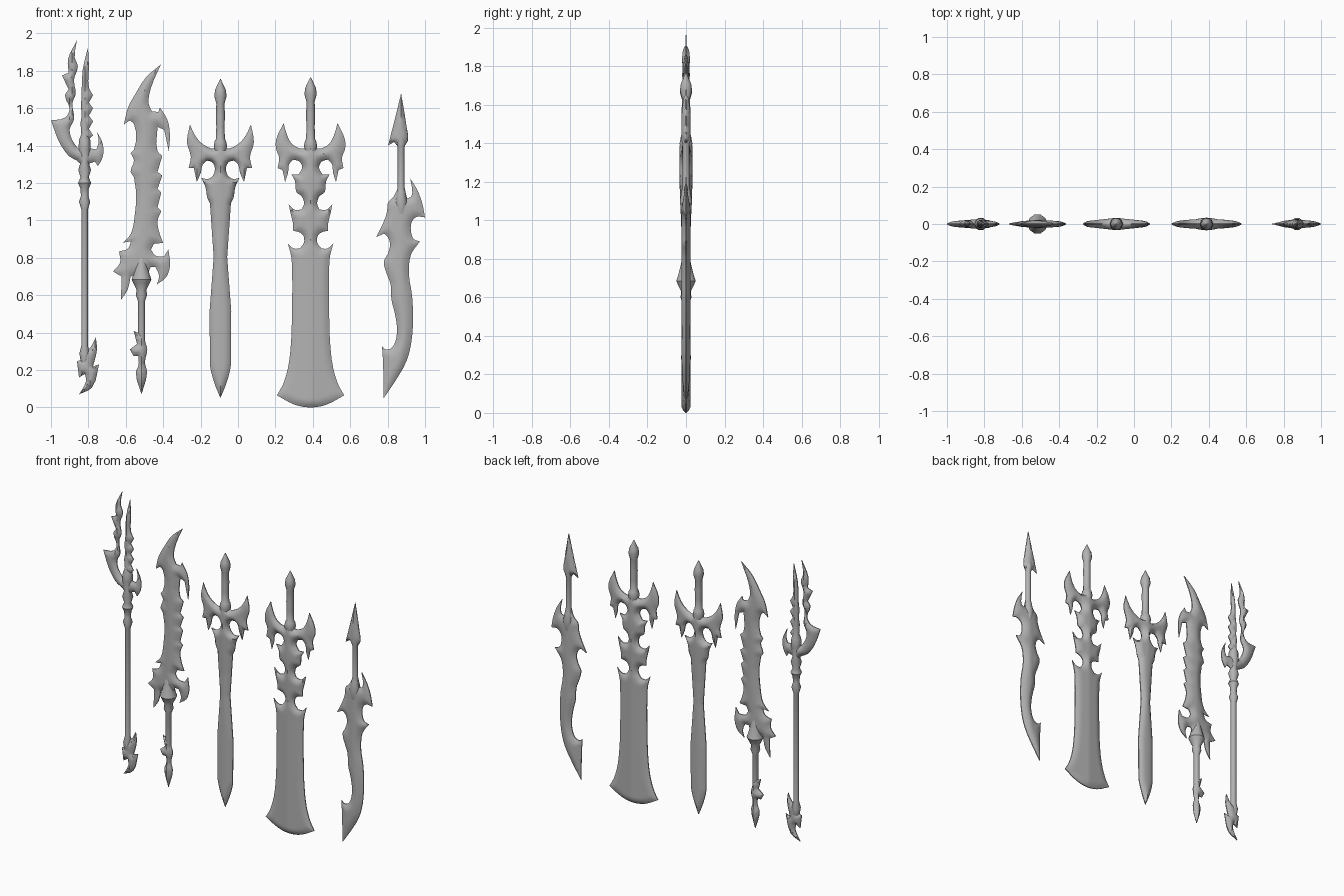
import bpy, bmesh, math
from mathutils import Vector, geometry

steel = bpy.data.materials.new("grey_steel")
steel.diffuse_color = (0.45, 0.45, 0.45, 1)


def finish(bm, name):
    bmesh.ops.recalc_face_normals(bm, faces=bm.faces)
    me = bpy.data.meshes.new(name)
    bm.to_mesh(me)
    bm.free()
    ob = bpy.data.objects.new(name, me)
    bpy.context.collection.objects.link(ob)
    me.materials.append(steel)
    bpy.ops.object.select_all(action='DESELECT')
    ob.select_set(True)
    bpy.context.view_layer.objects.active = ob
    bpy.ops.object.shade_smooth_by_angle(angle=math.radians(40))
    return ob


def curved(points, steps=3):
    """Round the gentle corners of an outline, keep the sharp ones."""
    p = [Vector(q) for q in points]
    n, out = len(p), []

    def tangent(i, seg):
        a, b = (p[i] - p[i - 1]).normalized(), (p[(i + 1) % n] - p[i]).normalized()
        return (a + b).normalized() if a.dot(b) > 0.6 else seg.normalized()

    for i in range(n):
        a, b = p[i], p[(i + 1) % n]
        seg = b - a
        ta, tb = tangent(i, seg) * seg.length, tangent((i + 1) % n, seg) * seg.length
        for k in range(steps):
            t = k / steps
            out.append(a * (2*t**3 - 3*t*t + 1) + ta * (t**3 - 2*t*t + t)
                       + b * (3*t*t - 2*t**3) + tb * (t**3 - t*t))
    return out


def edge_distance(q, outline):
    best = 9
    for i, b in enumerate(outline):
        a = outline[i - 1]
        ab = b - a
        t = max(0, min(1, (q - a).dot(ab) / max(ab.length_squared, 1e-12)))
        best = min(best, (q - a - ab * t).length)
    return best


def blade(name, points, cx, thick, bevel=0.04, taper=0.0, low=None, half_width=0.18, grid=0.014):
    """Lens-shaped solid: thick at the middle line cx, thin along its outline."""
    outline = curved(points)
    low = low or thick
    # outline split into short steps, plus a grid of inner points
    border = []
    for i, a in enumerate(outline):
        b = outline[(i + 1) % len(outline)]
        n = max(1, round((b - a).length / grid))
        border += [a.lerp(b, k / n) for k in range(n)]
    xs, zs = [q.x for q in outline], [q.y for q in outline]
    inner = []
    for i in range(math.ceil((min(xs) - cx) / grid), int((max(xs) - cx) // grid) + 1):
        for j in range(math.ceil(min(zs) / grid), int(max(zs) // grid) + 1):
            q = Vector((cx + i * grid, j * grid))
            if edge_distance(q, outline) > grid * 0.4:
                inner.append(q)
    n = len(border)
    loop = [(i, (i + 1) % n) for i in range(n)]
    verts, _, faces, *_ = geometry.delaunay_2d_cdt(border + inner, loop, [], 1, 1e-5)

    def height(q):
        u = min(1, edge_distance(q, outline) / bevel)
        s = max(0, min(1, (q.y - 0.95) / 0.25))
        top = (low + (thick - low) * s) * (1 - taper * min(1, abs(q.x - cx) / half_width))
        return 0.003 + (top - 0.003) * (1 - (1 - u) ** 2)

    bm = bmesh.new()
    front = {i: bm.verts.new((verts[i].x, 0, verts[i].y)) for i in sorted({i for f in faces for i in f})}
    for f in faces:
        bm.faces.new([front[i] for i in f])
    high = {i: height(verts[i]) for i in front}
    back = bmesh.ops.extrude_face_region(bm, geom=bm.faces[:], use_keep_orig=True)
    for v in back["geom"]:
        if isinstance(v, bmesh.types.BMVert):
            v.co.y = height(Vector((v.co.x, v.co.z)))
    for i, v in front.items():
        v.co.y = -high[i]
    return finish(bm, name)


def turned(name, cx, profile, sides=10):
    """Round part made from (radius, height) rings."""
    bm = bmesh.new()
    rings = []
    for r, z in profile:
        rings.append([bm.verts.new((cx + r * math.cos(math.tau * i / sides),
                                    r * math.sin(math.tau * i / sides), z)) for i in range(sides)])
    for a, b in zip(rings, rings[1:]):
        for i in range(sides):
            j = (i + 1) % sides
            bm.faces.new((a[i], a[j], b[j], b[i]))
    bm.faces.new(rings[0])
    bm.faces.new(rings[-1])
    return finish(bm, name)


def mirrored(half, cx):
    return ([(cx + x, z) for x, z in half]
            + [(cx - x, z) for x, z in reversed(half) if x > 0])


# Polearm: two-pronged head, shaft with knobs, hooked foot
blade("polearm_head", [
    (-.802, 1.925), (-.83, 1.807), (-.836, 1.647), (-.834, 1.39), (-.856, 1.385), (-.888, 1.433),
    (-.9, 1.487), (-.877, 1.54), (-.885, 1.63), (-.868, 1.674), (-.877, 1.754), (-.856, 1.823),
    (-.873, 1.872), (-.861, 1.963), (-.909, 1.861), (-.905, 1.79), (-.941, 1.775), (-.905, 1.70),
    (-.925, 1.67), (-.9, 1.594), (-.925, 1.55), (-1.0, 1.535), (-.955, 1.417), (-.905, 1.345),
    (-.845, 1.305), (-.838, 1.25), (-.803, 1.25), (-.795, 1.305), (-.765, 1.315), (-.749, 1.29),
    (-.724, 1.337), (-.722, 1.406), (-.754, 1.476), (-.745, 1.42), (-.757, 1.38), (-.79, 1.385),
    (-.797, 1.43), (-.775, 1.455), (-.797, 1.49), (-.775, 1.53), (-.797, 1.56), (-.775, 1.60),
    (-.797, 1.63), (-.775, 1.67), (-.797, 1.71), (-.797, 1.82)], -.86, .024, .03, .5, half_width=.14)
turned("polearm_shaft", -.82, [
    (.012, .2), (.022, .25), (.028, .29), (.018, .33), (.018, 1.06), (.03, 1.10), (.02, 1.13),
    (.022, 1.17), (.035, 1.2), (.022, 1.23), (.034, 1.27), (.022, 1.31), (.033, 1.38), (.03, 1.43),
    (.018, 1.46), (.022, 1.52), (.016, 1.56), (.02, 1.62), (.014, 1.68), (.004, 1.82)])
blade("polearm_foot", [
    (-.76, .374), (-.786, .326), (-.802, .31), (-.84, .32), (-.834, .257), (-.861, .246),
    (-.85, .16), (-.818, .18), (-.813, .14), (-.85, .07), (-.78, .107), (-.743, .23),
    (-.775, .22), (-.754, .31)], -.82, .022, .03)

# Toothed sword: hooked blade with claws, grip, boss and pommel
blade("toothed_blade", [
    (-.412, 1.834), (-.492, 1.765), (-.55, 1.674), (-.588, 1.604), (-.61, 1.513), (-.578, 1.535),
    (-.556, 1.515), (-.556, 1.38), (-.574, 1.36), (-.556, 1.32), (-.574, 1.26), (-.556, 1.23),
    (-.556, .995), (-.575, .925), (-.615, .882), (-.572, .888), (-.588, .85), (-.636, .834),
    (-.63, .775), (-.668, .727), (-.622, .70), (-.626, .575), (-.59, .63), (-.574, .70),
    (-.548, .71), (-.537, .62), (-.495, .62), (-.485, .70), (-.468, .75), (-.44, .75), (-.422, .705),
    (-.433, .658), (-.385, .695), (-.364, .754), (-.372, .845), (-.396, .807), (-.444, .813),
    (-.465, .845), (-.45, .875), (-.4, .88), (-.422, .94), (-.43, 1.0), (-.41, 1.05),
    (-.43, 1.07), (-.41, 1.15), (-.43, 1.17), (-.405, 1.24), (-.43, 1.26), (-.405, 1.345),
    (-.43, 1.37), (-.43, 1.5), (-.395, 1.485), (-.37, 1.37), (-.364, 1.46), (-.378, 1.54),
    (-.417, 1.604), (-.425, 1.58), (-.46, 1.583), (-.478, 1.626), (-.465, 1.71)],
    -.5, .022, .05, .5)
turned("toothed_grip", -.516, [
    (.019, .3), (.019, .57), (.03, .6), (.026, .63), (.044, .665), (.053, .685),
    (.044, .71), (.028, .77), (.01, .86)])
blade("toothed_pommel", [
    (-.535, .4), (-.558, .41), (-.54, .34), (-.578, .31), (-.558, .275), (-.532, .275), (-.532, .225),
    (-.546, .19), (-.516, .07), (-.486, .19), (-.498, .24), (-.485, .31), (-.498, .36), (-.498, .4)],
    -.516, .024, .03)

# Longsword and broadsword: mirrored halves plus turned hilts
blade("longsword_blade", mirrored([
    (0, .05), (.032, .13), (.056, .225), (.056, 1.09), (.07, 1.12), (.08, 1.18), (.103, 1.228),
    (.067, 1.222), (.04, 1.24), (.03, 1.283), (.045, 1.312), (.072, 1.32), (.094, 1.3),
    (.105, 1.255), (.126, 1.205), (.142, 1.28), (.17, 1.28), (.158, 1.34), (.179, 1.417),
    (.163, 1.513), (.136, 1.455), (.105, 1.417), (.05, 1.385), (.028, 1.385), (.028, 1.415)],
    -.094), -.094, .033, .03, .6, .022)
blade("broadsword_blade", mirrored([
    (0, 0), (.085, .015), (.18, .065), (.147, .125), (.12, .215), (.105, .34), (.1, .47),
    (.1, .765), (.104, .81), (.122, .878), (.09, .85), (.058, .85), (.036, .88), (.037, .915),
    (.056, .935), (.093, .945), (.094, .984), (.105, 1.03), (.117, 1.087), (.08, 1.055),
    (.047, 1.06), (.035, 1.09), (.048, 1.13), (.075, 1.15), (.083, 1.21), (.103, 1.247),
    (.065, 1.245), (.045, 1.283), (.06, 1.315), (.094, 1.325), (.115, 1.3), (.12, 1.257),
    (.136, 1.205), (.15, 1.27), (.176, 1.28), (.168, 1.337), (.184, 1.38), (.184, 1.433),
    (.144, 1.52), (.125, 1.455), (.1, 1.41), (.056, 1.385), (.033, 1.385), (.03, 1.425)],
    .388), .388, .034, .04, .6, .024)
for label, cx, top in (("longsword", -.094, 1.755), ("broadsword", .388, 1.765)):
    turned(label + "_hilt", cx, [
        (.012, 1.32), (.03, 1.36), (.035, 1.4), (.03, 1.425), (.024, 1.435), (.022, 1.5), (.024, 1.56),
        (.022, top - .13), (.033, top - .09), (.028, top - .055), (.002, top)])

# Curved glaive: spiked pommel, grip and hooked blade
blade("glaive_blade", [
    (.853, 1.17), (.829, 1.123), (.802, 1.096), (.797, 1.048), (.78, .995), (.738, .91),
    (.78, .93), (.802, .91), (.813, .87), (.8, .82), (.78, .78), (.797, .71), (.816, .658),
    (.82, .578), (.84, .497), (.85, .417), (.84, .348), (.818, .316), (.79, .31), (.77, .326),
    (.776, .23), (.778, .048), (.84, .14), (.9, .246), (.925, .337), (.936, .47), (.93, .604),
    (.914, .71), (.925, .818), (.973, .888), (.94, .9), (.925, .94), (.93, .995), (.957, 1.02),
    (1.0, 1.016), (.984, 1.096), (.957, 1.166), (.92, 1.225), (.932, 1.15), (.925, 1.125),
    (.904, 1.118), (.891, 1.17)], .872, .024, .045, .5, half_width=.14)
blade("glaive_spike", [
    (.872, 1.68), (.845, 1.567), (.802, 1.4), (.834, 1.42), (.852, 1.4), (.892, 1.4),
    (.908, 1.425), (.9, 1.51)], .872, .024, .03)
turned("glaive_grip", .872, [
    (.01, .98), (.026, 1.04), (.034, 1.1), (.024, 1.15), (.018, 1.18), (.018, 1.39), (.028, 1.425),
    (.02, 1.5), (.002, 1.66)])
